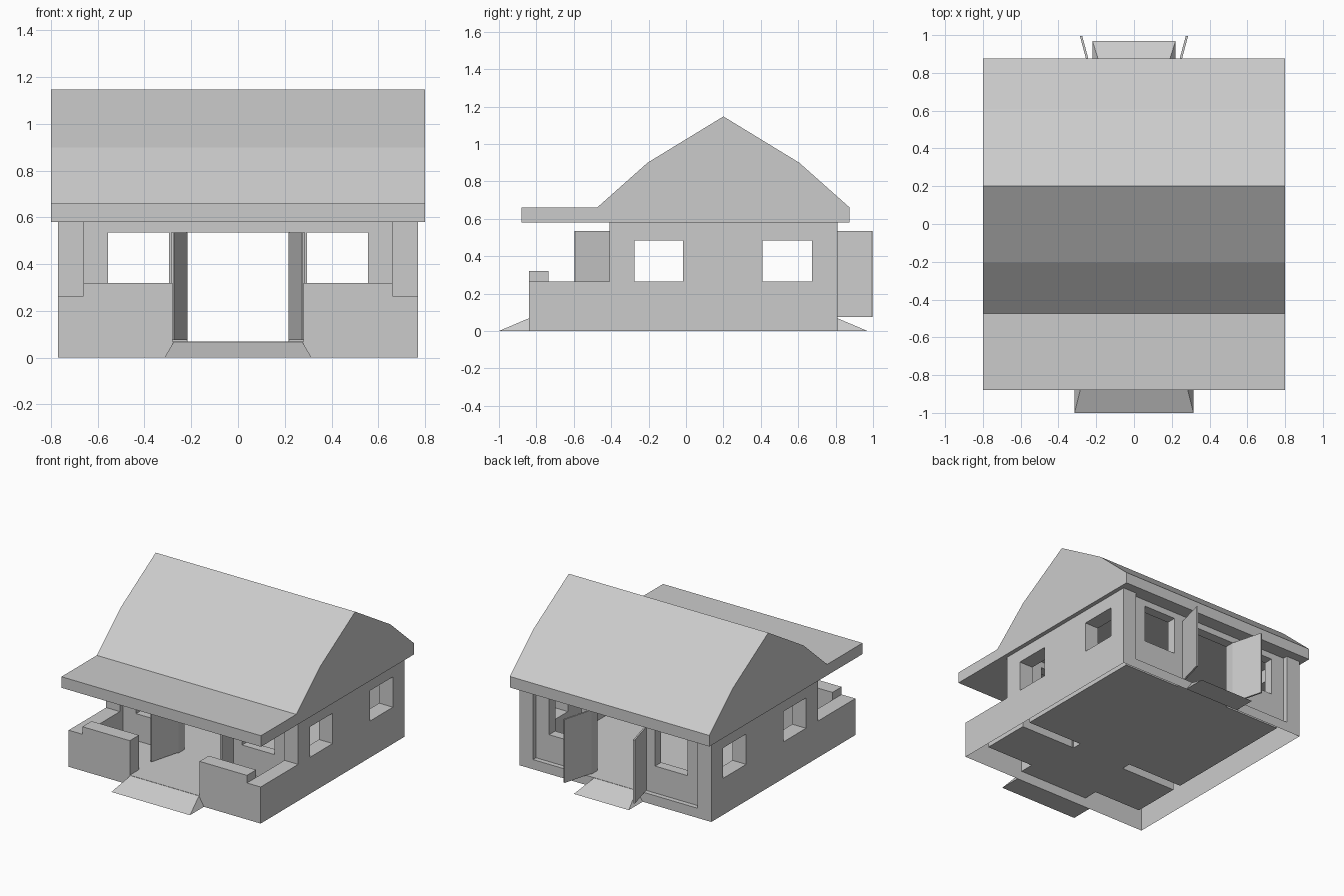
import bpy, bmesh, math

if "Cube" in bpy.data.objects:
    bpy.data.objects.remove(bpy.data.objects["Cube"])


def make(name, verts, faces):
    me = bpy.data.meshes.new(name)
    me.from_pydata(verts, [], faces)
    bm = bmesh.new()
    bm.from_mesh(me)
    bmesh.ops.recalc_face_normals(bm, faces=bm.faces)
    bm.to_mesh(me)
    bm.free()
    ob = bpy.data.objects.new(name, me)
    bpy.context.collection.objects.link(ob)
    return ob


def prism(name, profile, x0, x1):
    """Extrude a (y, z) profile along x."""
    n = len(profile)
    verts = [(x, y, z) for x in (x0, x1) for y, z in profile]
    faces = [tuple(range(n)), tuple(range(n, 2 * n))]
    faces += [(i, (i + 1) % n, n + (i + 1) % n, n + i) for i in range(n)]
    return make(name, verts, faces)


def box(name, x, y, z):
    return prism(name, [(y[0], z[0]), (y[1], z[0]), (y[1], z[1]), (y[0], z[1])], *x)


def cut(target, x, y, z):
    """Subtract a box from the target."""
    cutter = box("cutter", x, y, z)
    cutter.hide_render = True
    mod = target.modifiers.new("cut", 'BOOLEAN')
    mod.operation = 'DIFFERENCE'
    mod.solver = 'EXACT'
    mod.object = cutter
    bpy.context.view_layer.objects.active = target
    bpy.ops.object.modifier_apply(modifier=mod.name)
    bpy.data.objects.remove(cutter)


FLOOR, EAVE, HEAD, SILL = 0.07, 0.58, 0.535, 0.265
IN = 0.66  # inner face of side walls

# House walls with low porch walls in front
walls = prism("house_walls", [(-0.84, 0), (0.81, 0), (0.81, EAVE), (-0.41, EAVE),
                              (-0.41, SILL), (-0.84, SILL)], -0.77, 0.77)
cut(walls, (-IN, IN), (-0.735, -0.375), (FLOOR, 1))     # porch
cut(walls, (-IN, IN), (-0.305, 0.705), (FLOOR, 1))      # room
cut(walls, (-IN, IN), (0.775, 1), (FLOOR, 1))           # back wall recess
cut(walls, (-0.28, 0.28), (-1, -0.6), (FLOOR, 1))       # porch entrance
cut(walls, (-0.215, 0.215), (-0.5, 0.95), (FLOOR, HEAD))  # front and back doorways
for x in ((-0.555, -0.295), (0.295, 0.555)):            # front and back windows
    cut(walls, x, (-0.5, 0.95), (SILL, HEAD))
for y in ((-0.275, -0.015), (0.41, 0.675)):             # side windows
    cut(walls, (-1, 1), y, (SILL, 0.485))

# Open underside
bm = bmesh.new()
bm.from_mesh(walls.data)
under = [f for f in bm.faces if all(abs(v.co.z) < 1e-4 for v in f.verts)]
bmesh.ops.delete(bm, geom=under, context='FACES_ONLY')
bm.to_mesh(walls.data)
bm.free()

# Gambrel roof with flat porch cover
prism("roof", [(-0.88, EAVE), (0.875, EAVE), (0.875, 0.66), (0.605, 0.90), (0.2, 1.147),
               (-0.205, 0.90), (-0.475, 0.66), (-0.88, 0.66)], -0.8, 0.8)

# Raised parapets and open double doors, mirrored left and right
for s, side in ((-1, "left"), (1, "right")):
    box("porch_parapet_" + side, sorted((s * 0.28, s * IN)), (-0.84, -0.735), (SILL, 0.32))
    for d, y, end in ((-1, -0.375, "front"), (1, 0.775, "back")):
        door = box(f"{end}_door_{side}", sorted((0, s * 0.012)), sorted((0, d * 0.23)), (0.075, HEAD))
        door.location = (s * 0.215, y, 0)
        door.rotation_euler.z = -s * d * math.radians(15)


def ramp(name, y0, y1, wide, narrow, h):
    verts = [(-wide, y0, 0), (wide, y0, 0), (wide, y1, 0), (-wide, y1, 0),
             (-narrow, y1, h), (narrow, y1, h)]
    make(name, verts, [(0, 1, 2, 3), (0, 1, 5, 4), (1, 2, 5), (0, 3, 4), (2, 3, 4, 5)])


# Entrance ramps
ramp("front_ramp", -1.0, -0.84, 0.315, 0.275, 0.068)
ramp("back_ramp", 0.97, 0.81, 0.22, 0.17, 0.068)
